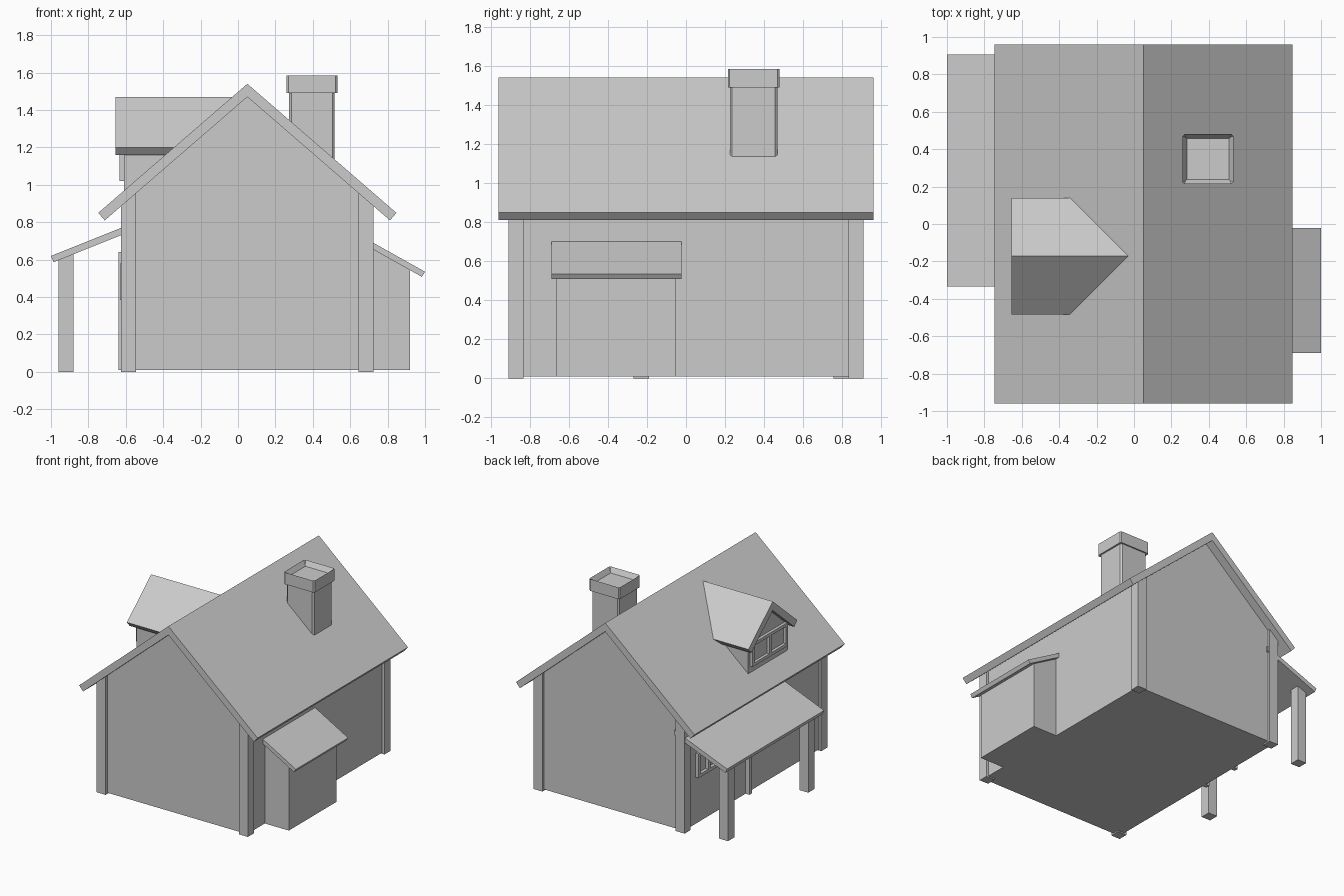
import bpy, bmesh, math

if "Cube" in bpy.data.objects:
    bpy.data.objects.remove(bpy.data.objects["Cube"])

SLOPE = 0.69 / 0.797          # pitch shared by main roof and dormer
RX, RZ = 0.05, 1.54           # ridge position


def finish(name, bm):
    bmesh.ops.recalc_face_normals(bm, faces=bm.faces)
    me = bpy.data.meshes.new(name)
    bm.to_mesh(me)
    bm.free()
    ob = bpy.data.objects.new(name, me)
    bpy.context.collection.objects.link(ob)
    return ob


def prism(name, pts, a, b, axis='Y'):
    """Extrude a profile (xz along Y, or yz along X) from a to b."""
    bm = bmesh.new()
    place = (lambda p, d: (p[0], d, p[1])) if axis == 'Y' else (lambda p, d: (d, p[0], p[1]))
    lo = [bm.verts.new(place(p, a)) for p in pts]
    hi = [bm.verts.new(place(p, b)) for p in pts]
    bm.faces.new(lo)
    bm.faces.new(hi)
    for i in range(len(pts)):
        j = (i + 1) % len(pts)
        bm.faces.new((lo[i], lo[j], hi[j], hi[i]))
    return finish(name, bm)


def add_box(bm, x0, x1, y0, y1, z0, z1):
    vs = bmesh.ops.create_cube(bm, size=1)['verts']
    for v in vs:
        v.co = ((x0 + x1) / 2 + v.co.x * (x1 - x0),
                (y0 + y1) / 2 + v.co.y * (y1 - y0),
                (z0 + z1) / 2 + v.co.z * (z1 - z0))


def gable_roof(name, c, top, run, t, a, b, axis):
    """Inverted-V slab with square-cut eaves."""
    ang = math.atan(SLOPE)
    dx, dz = t * math.sin(ang), t * math.cos(ang)
    ez = top - run * SLOPE
    pts = [(c, top), (c + run, ez), (c + run - dx, ez - dz), (c, top - t / math.cos(ang)),
           (c - run + dx, ez - dz), (c - run, ez)]
    return prism(name, pts, a, b, axis)


def framed_panel(name, xo, xi, y0, y1, z0, z1, w, bars=0, sill=True):
    """Frame on a left-facing wall with a recessed panel and upright bars."""
    bm = bmesh.new()
    for ya, yb in ((y0, y0 + w), (y1 - w, y1)):
        add_box(bm, xo, xi, ya, yb, z0, z1)
    add_box(bm, xo, xi, y0 + w, y1 - w, z1 - w, z1)
    if sill:
        add_box(bm, xo, xi, y0 + w, y1 - w, z0, z0 + w)
    for i in range(bars):
        yc = y0 + (y1 - y0) * (i + 1) / (bars + 1)
        add_box(bm, xo, xi, yc - w / 2, yc + w / 2, z0 + w, z1 - w)
    add_box(bm, xi - 0.006, xi, y0 + w, y1 - w, z0, z1 - w)
    return finish(name, bm)


def bevelled_box(name, x, y, hx, hy, z0, z1, bevel, recess=None):
    """Box with bevelled upright edges and optional sunken top."""
    bm = bmesh.new()
    add_box(bm, x - hx, x + hx, y - hy, y + hy, z0, z1)
    up = [e for e in bm.edges if abs(e.verts[0].co.z - e.verts[1].co.z) > 0.01]
    bmesh.ops.bevel(bm, geom=up, offset=bevel, segments=1, affect='EDGES')
    bmesh.ops.recalc_face_normals(bm, faces=bm.faces)
    if recess:
        top = max(bm.faces, key=lambda f: f.calc_center_median().z)
        bmesh.ops.inset_region(bm, faces=[top], thickness=recess[0])
        for v in top.verts:
            v.co.z -= recess[1]
    return finish(name, bm)


def under(x, lift=0.02):
    """Height just inside the main roof slab."""
    return RZ - 0.07 + lift - abs(x - RX) * SLOPE


# House body and main roof
L, R = -0.605, 0.705
prism("house_body", [(L, 0.01), (R, 0.01), (R, under(R)), (RX, under(RX)), (L, under(L))], -0.89, 0.89)
gable_roof("main_roof", RX, RZ, 0.797, 0.053, -0.96, 0.96, 'Y')

# Corner posts
for side, (a, b) in (("left", (-0.625, -0.545)), ("right", (0.645, 0.725))):
    for end, (y0, y1) in (("front", (-0.91, -0.833)), ("back", (0.833, 0.91))):
        prism(f"{end}_{side}_corner_post", [(a, 0), (b, 0), (b, under(b)), (a, under(a))], y0, y1)

# Porch roof and posts
prism("porch_roof", [(-1.0, 0.62), (-0.53, 0.808), (-0.53, 0.769), (-0.986, 0.586)], -0.335, 0.905)
for i, y in enumerate((-0.23, 0.795)):
    prism(f"porch_post_{i + 1}", [(-0.96, 0), (-0.88, 0), (-0.88, 0.645), (-0.96, 0.613)], y - 0.04, y + 0.04)

# Door and windows beneath the porch
framed_panel("door", -0.64, -0.6, 0.07, 0.43, 0.01, 0.64, 0.035, sill=False)
for i, y in enumerate((-0.105, 0.605)):
    framed_panel(f"porch_window_{i + 1}", -0.632, -0.6, y - 0.135, y + 0.135, 0.385, 0.58, 0.025, bars=1)

# Side lean-to
prism("lean_to_body", [(0.69, 0.01), (0.92, 0.01), (0.92, 0.56), (0.69, 0.69)], -0.665, -0.055)
prism("lean_to_roof", [(0.67, 0.72), (1.0, 0.535), (0.983, 0.508), (0.67, 0.684)], -0.69, -0.022)

# Dormer
DY = -0.172
prism("dormer_body", [(DY - 0.25, 0.94), (DY + 0.25, 0.94), (DY + 0.25, 1.195), (DY, 1.41), (DY - 0.25, 1.195)],
      -0.61, -0.1, 'X')
gable_roof("dormer_roof", DY, 1.47, 0.311, 0.055, -0.655, -0.03, 'X')
framed_panel("dormer_window", -0.633, -0.6, DY - 0.225, DY + 0.225, 1.02, 1.21, 0.025, bars=1)

# Chimney
bevelled_box("chimney_stack", 0.395, 0.347, 0.122, 0.122, 1.05, 1.5, 0.012)
bevelled_box("chimney_cap", 0.395, 0.347, 0.136, 0.133, 1.49, 1.585, 0.01, recess=(0.025, 0.04))
